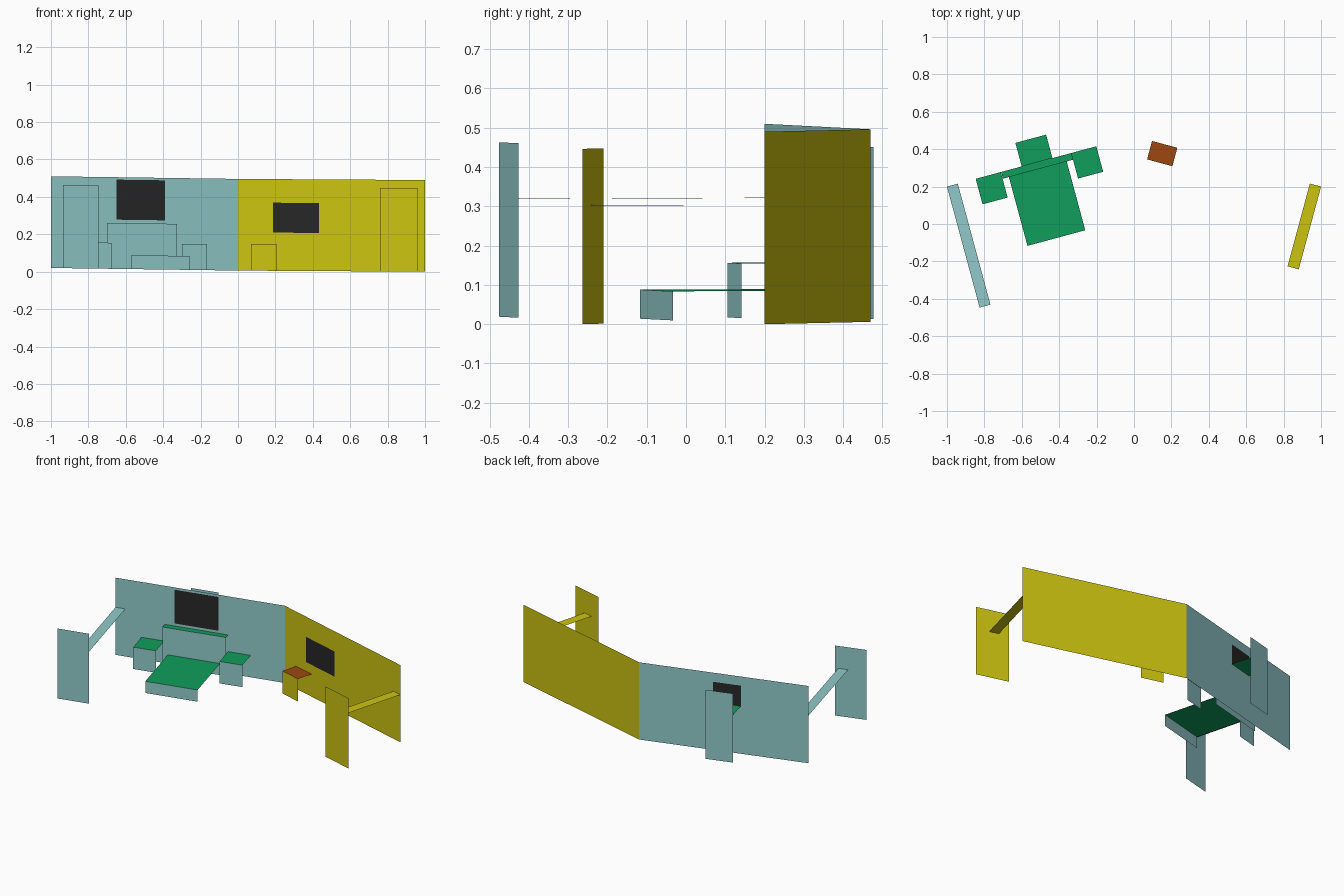
import bpy
from mathutils import Vector

if "Cube" in bpy.data.objects:
    bpy.data.objects.remove(bpy.data.objects["Cube"])

# Materials
def mat(name, rgb):
    m = bpy.data.materials.new(name)
    m.diffuse_color = (*rgb, 1)
    m.use_nodes = True
    m.node_tree.nodes["Principled BSDF"].inputs["Base Color"].default_value = m.diffuse_color
    return m

TEAL = mat("pale_teal", (0.285, 0.586, 0.59))
YELLOW = mat("yellow", (0.60, 0.55, 0.005))
GREEN = mat("green", (0.005, 0.34, 0.107))
BROWN = mat("brown", (0.34, 0.064, 0.004))
BLACK = mat("charcoal", (0.02, 0.02, 0.02))

LENGTH, HEIGHT, FOOT = 1.036, 0.49, 0.444


class Wing:
    """A wall frame: s runs along the wall, d out of its front, h up from its base."""
    def __init__(self, origin, u, base, slope):
        self.o, self.u = Vector(origin), Vector(u).normalized()
        self.v = Vector((self.u.y, -self.u.x))
        self.base, self.slope = base, slope

    def at(self, s, d, h):
        p = self.o + self.u * s + self.v * d
        return (p.x, p.y, max(0, self.base + self.slope * p.x + h))

    def sheet(self, name, quads, material):
        verts = [self.at(*p) for q in quads for p in q]
        faces = [range(i, i + 4) for i in range(0, len(verts), 4)]
        me = bpy.data.meshes.new(name)
        me.from_pydata(verts, [], [tuple(f) for f in faces])
        me.materials.append(material)
        ob = bpy.data.objects.new(name, me)
        bpy.context.collection.objects.link(ob)
        return ob

    def upright(self, name, s0, s1, d, h0, h1, material):
        return self.sheet(name, [self.up(s0, s1, d, h0, h1)], material)

    @staticmethod
    def up(s0, s1, d, h0, h1):
        return [(s0, d, h0), (s1, d, h0), (s1, d, h1), (s0, d, h1)]

    def flat(self, name, s0, s1, d0, d1, h, material):
        return self.sheet(name, [[(s0, d1, h), (s1, d1, h), (s1, d0, h), (s0, d0, h)]], material)

    def folded(self, name, s0, s1, d0, d1, h, top, front):
        self.flat(name + "_top", s0, s1, d0, d1, h, top)
        self.upright(name + "_front", s0, s1, d1, 0, h, front)


left = Wing((-1, 0.2), (1, 0.27), 0.006, -0.014)
right = Wing((0, 0.47), (1, -0.27), 0.006, -0.006)

# Bedroom wall, with the opening left by the folded-back tab
a, b, lo, hi = 0.414, 0.584, 0.302, 0.432
left.sheet("bedroom_wall", [
    left.up(0, a, 0, 0, HEIGHT), left.up(b, LENGTH, 0, 0, HEIGHT),
    left.up(a, b, 0, 0, lo), left.up(a, b, 0, hi, HEIGHT)], TEAL)

# Rear support and its tab
left.flat("rear_support_tab", a, b, -0.13, 0, lo, GREEN)
left.upright("rear_support", a, b, -0.13, 0, 0.438, TEAL)

# Left side support
left.flat("left_support_strip", 0, 0.06, 0, 0.67, lo, TEAL)
left.upright("left_support", -0.113, 0.081, 0.67, 0, FOOT, TEAL)

# Bedroom furniture
left.folded("headboard", 0.30, 0.689, 0, 0.037, 0.245, GREEN, TEAL)
left.folded("bed", 0.333, 0.653, 0.037, 0.418, 0.074, GREEN, TEAL)
for side, s in (("left", 0.159), ("right", 0.688)):
    left.folded(side + "_nightstand", s, s + 0.139, 0, 0.141, 0.139, GREEN, TEAL)
left.upright("bedroom_picture", 0.362, 0.632, 0.003, 0.263, 0.477, BLACK)

# Living room wall, cabinet and screen
right.upright("living_room_wall", 0, LENGTH, 0, 0, HEIGHT, YELLOW)
right.folded("cabinet", 0.10, 0.24, 0, 0.102, 0.143, BROWN, YELLOW)
right.upright("screen", 0.195, 0.45, 0.003, 0.204, 0.364, BLACK)

# Right side support
right.flat("right_support_strip", 0.974, LENGTH, 0, 0.458, 0.302, YELLOW)
right.upright("right_support", 0.911, 1.118, 0.458, 0, 0.446, YELLOW)
